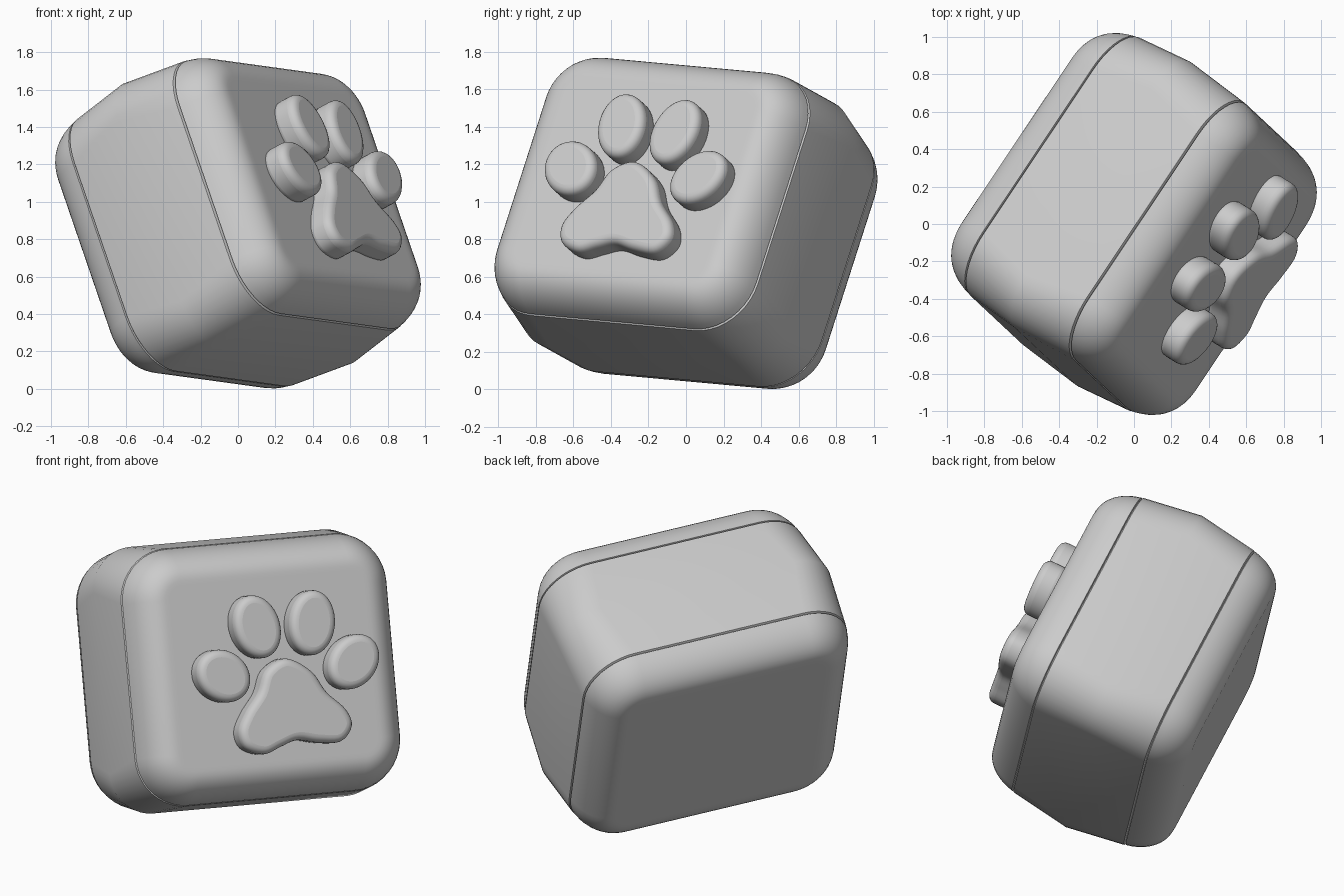
import bpy, bmesh, math
from mathutils import Matrix, Vector

cube = bpy.data.objects.get("Cube")
if cube:
    bpy.data.objects.remove(cube, do_unlink=True)

# One flat grey material
grey = bpy.data.materials.new("light_grey")
grey.use_nodes = True
grey.diffuse_color = (0.6, 0.6, 0.6, 1)
grey.node_tree.nodes["Principled BSDF"].inputs["Base Color"].default_value = (0.6, 0.6, 0.6, 1)

# Tilted frame: local x across the face, local y up the face, local z out of it
u = Vector((0.554, 0.829, -0.076)).normalized()
v = Vector((-0.317, 0.28, 0.905))
v = (v - u * v.dot(u)).normalized()
n = u.cross(v)
POSE = Matrix.Translation((0, 0, 0.885)) @ Matrix((u, v, n)).transposed().to_4x4()

HALF_W, HALF_H, CORNER = 0.827, 0.752, 0.3
SEAM, FACE, EDGE = 0.365, 0.575, 0.19
STEPS = 10


def rounded_ring(z, grow=0, radius=CORNER):
    """Rounded rectangle of points at height z."""
    w, h = HALF_W + grow - radius, HALF_H + grow - radius
    points = []
    for k, (sx, sy) in enumerate(((1, 1), (-1, 1), (-1, -1), (1, -1))):
        for i in range(STEPS + 1):
            t = (k + i / STEPS) * math.pi / 2
            points.append((sx * w + radius * math.cos(t), sy * h + radius * math.sin(t), z))
    return points


def loft(name, rings, bevel=0):
    """Skin a stack of rings, cap both ends and set the part in the tilted frame."""
    bm = bmesh.new()
    loops = [[bm.verts.new(p) for p in ring] for ring in rings]
    for low, high in zip(loops, loops[1:]):
        for i in range(len(low)):
            j = (i + 1) % len(low)
            bm.faces.new((low[i], low[j], high[j], high[i]))
    bm.faces.new(loops[0][::-1])
    bm.faces.new(loops[-1])
    bmesh.ops.recalc_face_normals(bm, faces=bm.faces)
    mesh = bpy.data.meshes.new(name)
    bm.to_mesh(mesh)
    bm.free()
    mesh.materials.append(grey)
    obj = bpy.data.objects.new(name, mesh)
    bpy.context.collection.objects.link(obj)
    obj.matrix_world = POSE
    bpy.ops.object.select_all(action='DESELECT')
    obj.select_set(True)
    bpy.context.view_layer.objects.active = obj
    bpy.ops.object.shade_smooth_by_angle(angle=math.radians(40))
    if bevel:
        mod = obj.modifiers.new("soft_rim", 'BEVEL')
        mod.width = bevel
        mod.segments = 5
        mod.limit_method = 'ANGLE'
        mod.angle_limit = math.radians(60)
    return obj


# Middle band, widest halfway through, with eased rims at both seams
half_band = [(SEAM - 0.001, -0.012, CORNER - 0.012), (SEAM - 0.008, 0, CORNER)]
band = [(-z, g, r) for z, g, r in half_band] + [(0, 0.027, 0.25)] + half_band[::-1]
loft("middle_band", [rounded_ring(*p) for p in band])

# Front and rear plates, their edges leaning in from the seam and rolling onto the face
plate = [(SEAM - 0.002, -0.016, CORNER - 0.016)]
START = math.radians(15)
for i in range(11):
    t = START + i / 10 * (math.pi / 2 - START)
    rise = (math.sin(t) - math.sin(START)) / (1 - math.sin(START))
    inset = 0.004 + EDGE * (1 - math.cos(t) / math.cos(START))
    z = SEAM + 0.004 + (FACE - SEAM - 0.004) * rise
    plate.append((z, -inset, CORNER - inset))
plate.append((FACE, -EDGE - 0.03, CORNER - EDGE - 0.03))
for name, side in (("front_plate", 1), ("rear_plate", -1)):
    loft(name, [rounded_ring(side * z, g, r) for z, g, r in plate])


def raised_shape(name, outline, height):
    """Raise a flat outline from the face with a soft rim."""
    levels = (FACE - 0.03, FACE + height)
    loft(name, [[(x, y, z) for x, y in outline] for z in levels], bevel=0.045)


# Four oval toes: centre, long and short radius, tilt
toes = {
    "outer_toe_a": (-0.35, -0.015, 0.172, 0.147, -35),
    "inner_toe_a": (-0.115, 0.253, 0.188, 0.143, 105),
    "inner_toe_b": (0.23, 0.248, 0.19, 0.142, 80),
    "outer_toe_b": (0.467, 0.0, 0.176, 0.142, 42),
}
for name, (cx, cy, long, short, tilt) in toes.items():
    turn = Matrix.Rotation(math.radians(tilt), 2)
    oval = []
    for i in range(40):
        t = i / 40 * math.tau
        p = turn @ Vector((long * math.cos(t), short * math.sin(t)))
        oval.append((cx + p.x, cy + p.y))
    raised_shape(name, oval, 0.13)

# Three-lobed main pad, a smooth closed curve through a few points
pad = [Vector(p) for p in (
    (0.045, 0.055), (-0.085, -0.005), (-0.145, -0.13), (-0.23, -0.235), (-0.285, -0.345),
    (-0.255, -0.445), (-0.14, -0.49), (-0.03, -0.455), (0.075, -0.425), (0.205, -0.45),
    (0.345, -0.455), (0.42, -0.37), (0.39, -0.27), (0.28, -0.16), (0.195, -0.03))]
smooth_pad = []
for i in range(len(pad)):
    a, b, c, d = (pad[(i + k) % len(pad)] for k in range(4))
    for s in range(5):
        t = s / 5
        smooth_pad.append((2 * b + (c - a) * t + (2 * a - 5 * b + 4 * c - d) * t ** 2
                           + (3 * b - a - 3 * c + d) * t ** 3) / 2)
raised_shape("main_pad", smooth_pad, 0.13)
